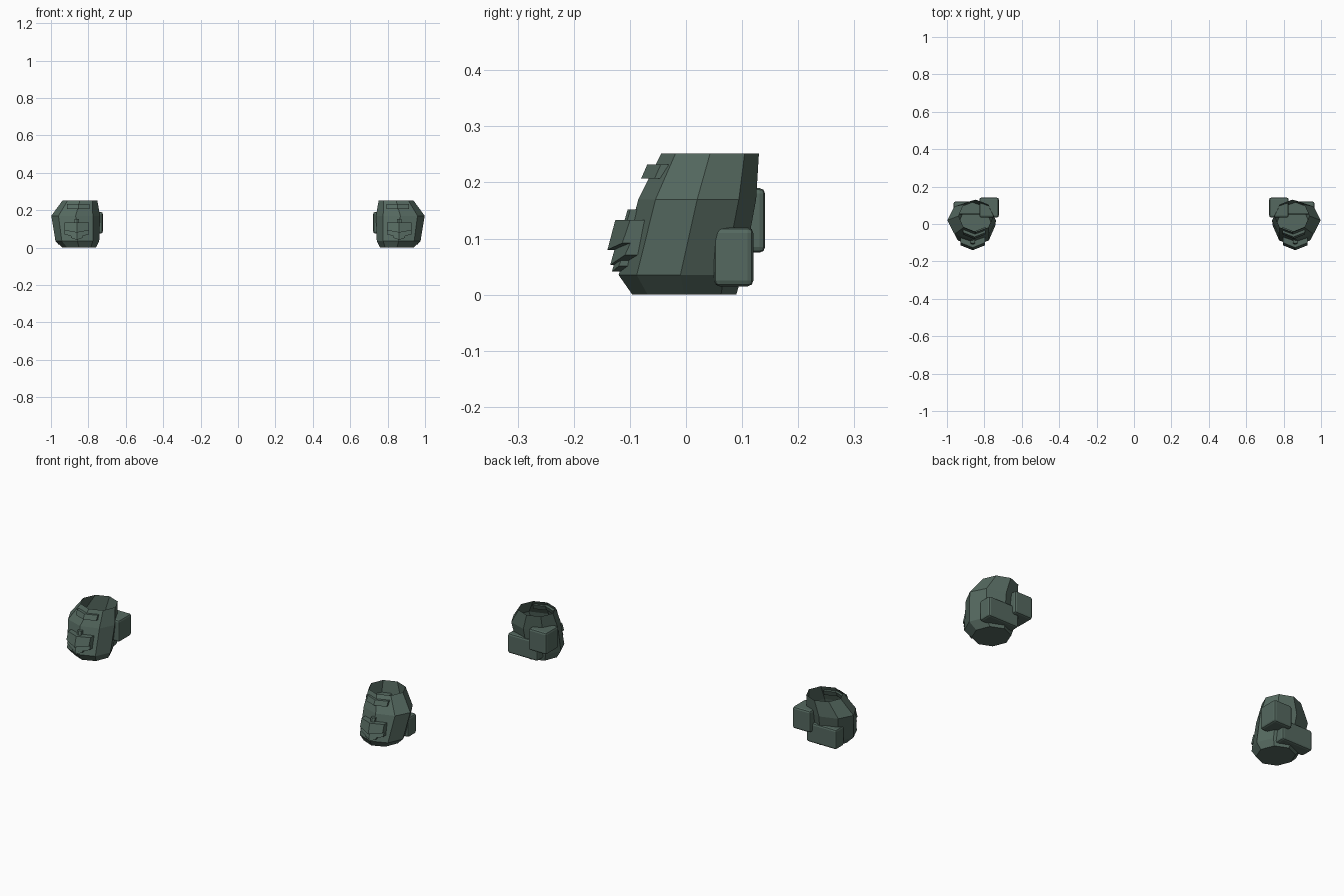
import bpy, bmesh, math
from mathutils import Matrix

if "Cube" in bpy.data.objects:
    bpy.data.objects.remove(bpy.data.objects["Cube"])

mat = bpy.data.materials.new("dark_green")
mat.diffuse_color = (0.09, 0.14, 0.115, 1)
mat.use_nodes = True
mat.node_tree.nodes["Principled BSDF"].inputs["Base Color"].default_value = mat.diffuse_color


def finish(name, bm):
    """Turn a bmesh into an object mirrored to the other side."""
    bmesh.ops.recalc_face_normals(bm, faces=bm.faces)
    me = bpy.data.meshes.new(name)
    bm.to_mesh(me)
    bm.free()
    ob = bpy.data.objects.new(name, me)
    bpy.context.collection.objects.link(ob)
    me.materials.append(mat)
    m = ob.modifiers.new("mirror", 'MIRROR')
    m.use_mirror_merge = False
    return ob


# eight-sided shell, open at the top: z, centre x, centre y, radius x, radius y
RINGS = [(0, 0.85, -0.003, 0.09, 0.0925), (0.035, 0.859, -0.01, 0.117, 0.11),
         (0.17, 0.868, 0.02, 0.13, 0.105), (0.252, 0.845, 0.043, 0.093, 0.087)]
bm = bmesh.new()
loops = []
for z, cx, cy, rx, ry in RINGS:
    loops.append([bm.verts.new((cx + rx * math.cos(k * math.pi / 4),
                                cy + ry * math.sin(k * math.pi / 4), z)) for k in range(8)])
bm.faces.new(loops[0])
for a, b in zip(loops, loops[1:]):
    for k in range(8):
        bm.faces.new((a[k], a[(k + 1) % 8], b[(k + 1) % 8], b[k]))
finish("shin_shell", bm)


# bevelled pouches on the back
def pouch(name, lo, hi):
    bm = bmesh.new()
    size = [h - l for l, h in zip(lo, hi)]
    mid = [(h + l) / 2 for l, h in zip(lo, hi)]
    bmesh.ops.create_cube(bm, size=1, matrix=Matrix.Translation(mid) @ Matrix.Diagonal((*size, 1)))
    ob = finish(name, bm)
    b = ob.modifiers.new("bevel", 'BEVEL')
    b.width, b.segments = 0.01, 2


pouch("upper_pouch", (0.723, 0.035, 0.075), (0.827, 0.141, 0.19))
pouch("lower_pouch", (0.79, 0.05, 0.015), (0.965, 0.12, 0.12))


# front plates bent around the front ridge
def plate(name, cx, half, top, bottom, side_rise, y_top, y_bottom, depth):
    bm = bmesh.new()
    rows = []
    for back in (0, depth):
        for z, y, rise in ((top, y_top, 0), (bottom, y_bottom, side_rise)):
            rows.append([bm.verts.new((cx + s * half, y + back + abs(s) * half * 0.4, z + abs(s) * rise))
                         for s in (-1, 0, 1)])
    ft, fb, bt, bb = rows
    for a, b in ((ft, fb), (fb, bb), (bb, bt), (bt, ft)):
        for k in (0, 1):
            bm.faces.new((a[k], a[k + 1], b[k + 1], b[k]))
    for k in (0, 2):
        bm.faces.new((ft[k], fb[k], bb[k], bt[k]))
    finish(name, bm)


plate("top_plate", 0.853, 0.06, 0.232, 0.207, 0, -0.069, -0.08, 0.03)
plate("middle_plate", 0.862, 0.066, 0.133, 0.08, 0.012, -0.126, -0.14, 0.04)
plate("lower_plate", 0.862, 0.066, 0.1, 0.053, 0.018, -0.122, -0.135, 0.035)
plate("ridge_tab", 0.862, 0.012, 0.152, 0.12, 0, -0.104, -0.113, 0.03)
plate("bottom_tab", 0.862, 0.03, 0.07, 0.041, 0.01, -0.124, -0.132, 0.03)
